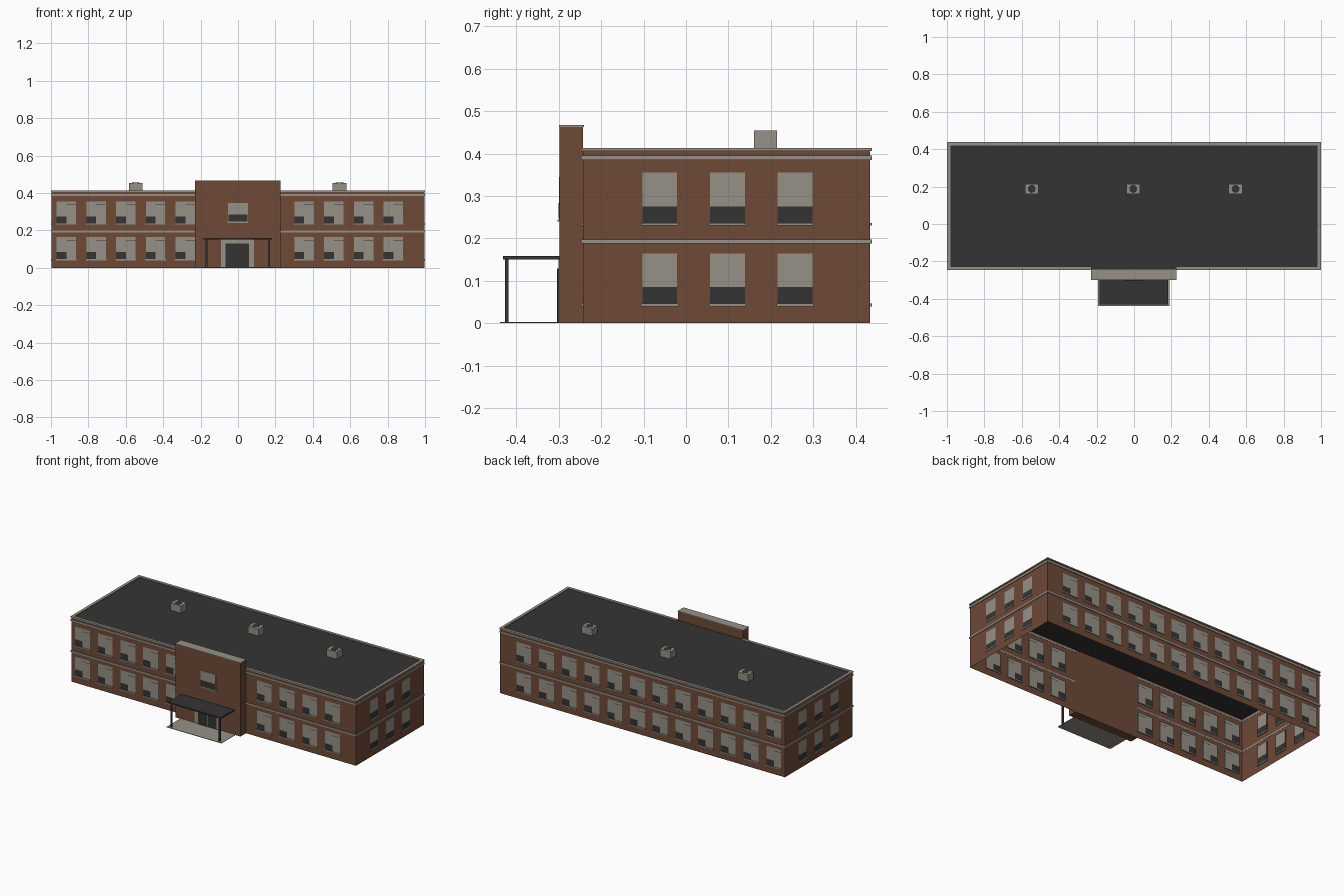
import bpy, bmesh
from mathutils import Vector

if "Cube" in bpy.data.objects:
    bpy.data.objects.remove(bpy.data.objects["Cube"])


def material(name, rgb):
    m = bpy.data.materials.new(name)
    m.diffuse_color = (*rgb, 1)
    m.use_nodes = True
    m.node_tree.nodes["Principled BSDF"].inputs["Base Color"].default_value = m.diffuse_color
    return m


BRICK = material("red_brown_brick", (0.158, 0.068, 0.039))
TRIM = material("warm_grey_trim", (0.305, 0.283, 0.242))
DARK = material("charcoal", (0.034, 0.034, 0.034))


def finish(bm, name, mats):
    me = bpy.data.meshes.new(name)
    bm.to_mesh(me)
    bm.free()
    for m in mats:
        me.materials.append(m)
    ob = bpy.data.objects.new(name, me)
    bpy.context.collection.objects.link(ob)
    return ob


def box(name, x0, x1, y0, y1, z0, z1, mat):
    bm = bmesh.new()
    bmesh.ops.create_cube(bm, size=1)
    for v in bm.verts:
        v.co = Vector(((x0 + x1) / 2 + v.co.x * (x1 - x0),
                       (y0 + y1) / 2 + v.co.y * (y1 - y0),
                       (z0 + z1) / 2 + v.co.z * (z1 - z0)))
    return finish(bm, name, [mat])


def disc(name, x, y, z, r, h, mat):
    bm = bmesh.new()
    bmesh.ops.create_cone(bm, cap_ends=True, segments=16, radius1=r, radius2=r, depth=h)
    bmesh.ops.translate(bm, verts=bm.verts, vec=(x, y, z))
    return finish(bm, name, [mat])


# Building extents
X, Y0, Y1, TOP = 0.996, -0.243, 0.434, 0.408
TX0, TX1 = -0.229, 0.226
FLOORS = (0.045, 0.235)
WIN_H, DARK_H, LINE = 0.12, 0.04, 0.1


def wall(name, start, along, length, centres, width, half_dark):
    """Brick sheet with recessed two-tone windows; seen from outside, u runs left to right."""
    start, along = Vector(start), Vector(along)
    inward = Vector((-along.y, along.x, 0))
    us = sorted({0, length} | {c + d for c in centres for d in (-width / 2, 0, width / 2)})
    zs = sorted({0, TOP} | {f + d for f in FLOORS for d in (0, DARK_H, LINE, LINE + 0.003, WIN_H)})
    bm = bmesh.new()
    grid = [[bm.verts.new(start + along * u + Vector((0, 0, z))) for z in zs] for u in us]
    panes = []
    for i in range(len(us) - 1):
        for j in range(len(zs) - 1):
            f = bm.faces.new((grid[i][j], grid[i + 1][j], grid[i + 1][j + 1], grid[i][j + 1]))
            u, z = (us[i] + us[i + 1]) / 2, (zs[j] + zs[j + 1]) / 2
            for c in centres:
                for fl in FLOORS:
                    if abs(u - c) < width / 2 and fl < z < fl + WIN_H:
                        left = u < c
                        low = z - fl < DARK_H and (left or not half_dark)
                        line = LINE < z - fl < LINE + 0.003 and half_dark and not left
                        f.material_index = 2 if low or line else 1
                        panes.append(f)
    res = bmesh.ops.extrude_face_region(bm, geom=panes)
    moved = [g for g in res["geom"] if isinstance(g, bmesh.types.BMVert)]
    bmesh.ops.translate(bm, verts=moved, vec=inward * 0.006)
    finish(bm, name, [BRICK, TRIM, DARK])
    # window sills
    for c in centres:
        for fl in FLOORS:
            a = start + along * (c - width / 2 - 0.003) - inward * 0.004
            b = start + along * (c + width / 2 + 0.003) + inward * 0.006
            box(name + "_sill", min(a.x, b.x), max(a.x, b.x), min(a.y, b.y), max(a.y, b.y),
                fl - 0.005, fl + 0.001, TRIM)


# Four walls with their window rows
cols = [-0.918 + 0.159 * i for i in range(12)]
side = (-0.062, 0.098, 0.257)
wall("front_wall", (-X, Y0, 0), (1, 0, 0), 2 * X,
     [c + X for c in cols if not -0.25 < c < 0.25], 0.104, True)
wall("back_wall", (X, Y1, 0), (-1, 0, 0), 2 * X, [X - c for c in cols], 0.104, True)
wall("right_wall", (X, Y0, 0), (0, 1, 0), Y1 - Y0, [c - Y0 for c in side], 0.082, False)
wall("left_wall", (-X, Y1, 0), (0, -1, 0), Y1 - Y0, [Y1 - c for c in side], 0.082, False)


# Trim bands and roof coping, each a ring of four strips
def ring(name, z0, z1, inner):
    o = 0.004
    box(name + "_back", -X - o, X + o, Y1 - inner, Y1 + o, z0, z1, TRIM)
    for s in (-1, 1):
        a, b = sorted((s * (X - inner), s * (X + o)))
        box(name + "_side", a, b, Y0 - 0.002, Y1 + o, z0, z1, TRIM)
    box(name + "_front_left", -X - o, TX0, Y0 - o, Y0 + inner, z0, z1, TRIM)
    box(name + "_front_right", TX1, X + o, Y0 - o, Y0 + inner, z0, z1, TRIM)


ring("floor_band", 0.188, 0.198, 0.001)
ring("upper_band", 0.385, 0.395, 0.001)
ring("coping", 0.406, 0.413, 0.014)

# Roof deck
box("roof", -X + 0.001, X - 0.001, Y0 + 0.001, Y1 - 0.001, 0.402, 0.408, DARK)

# Roof vents
for x in (-0.547, -0.004, 0.543):
    box("roof_vent", x - 0.037, x + 0.037, 0.16, 0.215, 0.405, 0.454, TRIM)
    disc("vent_opening", x, 0.1875, 0.454, 0.021, 0.002, DARK)

# Entrance tower
TF = -0.298
box("entrance_tower", TX0, TX1, TF, Y0, 0, 0.463, BRICK)
box("tower_coping", TX0 - 0.002, TX1 + 0.002, TF - 0.002, Y0 + 0.002, 0.463, 0.467, TRIM)
box("tower_window", -0.054, 0.054, TF - 0.002, TF, 0.245, 0.345, TRIM)
box("tower_window_lower_pane", -0.05, 0.05, TF - 0.003, TF, 0.248, 0.284, DARK)
box("tower_window_sill", -0.057, 0.057, TF - 0.005, TF, 0.24, 0.245, TRIM)

# Door with surround
box("door_surround", -0.092, 0.086, TF - 0.003, TF, 0, 0.15, TRIM)
box("door", -0.066, 0.06, TF - 0.005, TF, 0, 0.129, DARK)
box("door_mullion", -0.004, -0.002, TF - 0.006, TF, 0, 0.129, TRIM)

# Porch canopy, posts and paving
box("canopy", -0.185, 0.183, -0.431, TF, 0.15, 0.158, DARK)
for x in (-0.169, 0.167):
    box("porch_post", x - 0.005, x + 0.005, -0.427, -0.418, 0, 0.151, DARK)
box("porch_paving", -0.193, 0.191, -0.438, TF, 0, 0.003, TRIM)
